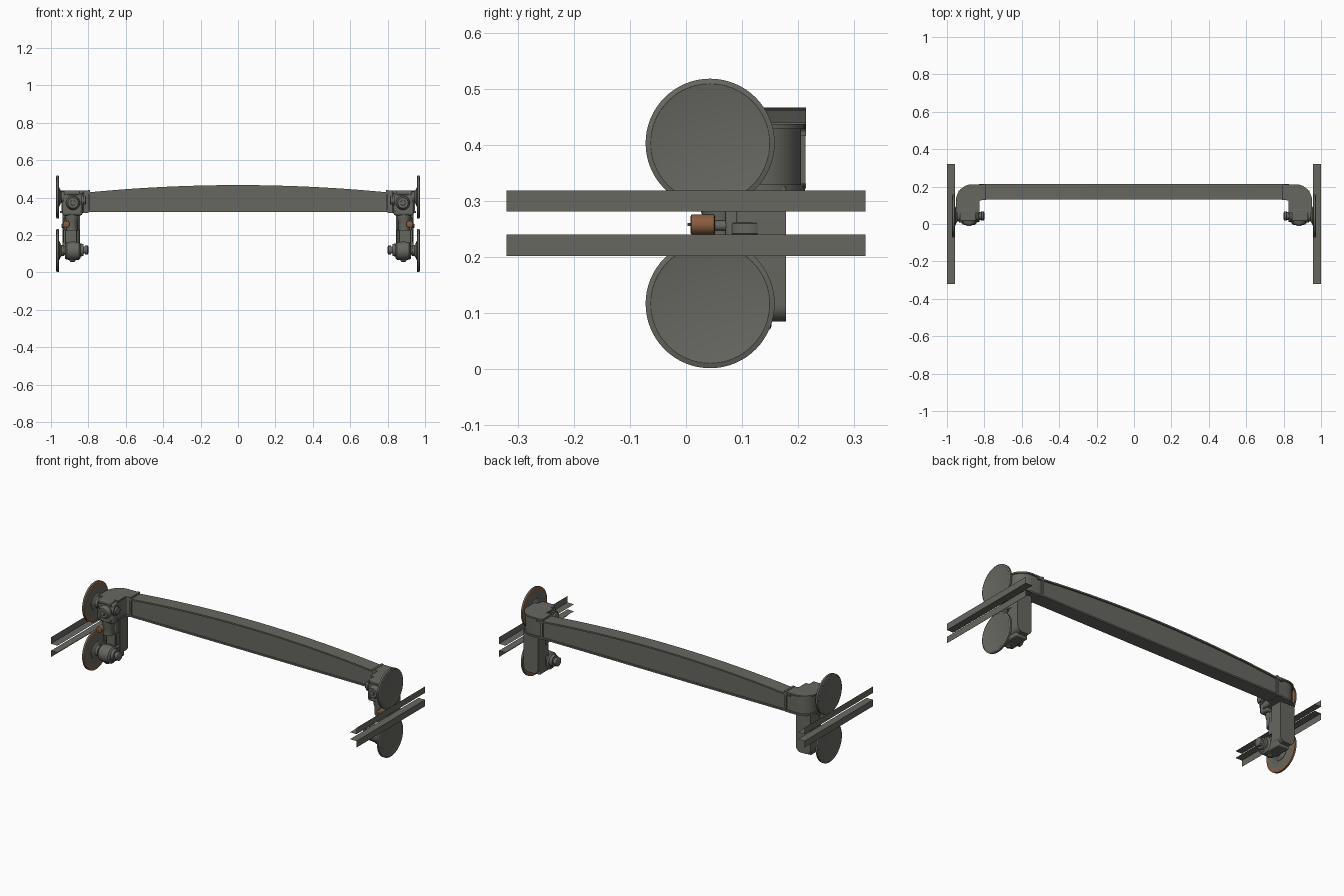
import bpy, bmesh, math
from mathutils import Vector

cube = bpy.data.objects.get("Cube")
if cube:
    bpy.data.objects.remove(cube, do_unlink=True)


def material(name, rgb):
    m = bpy.data.materials.new(name)
    m.use_nodes = True
    m.diffuse_color = (*rgb, 1)
    m.node_tree.nodes["Principled BSDF"].inputs["Base Color"].default_value = (*rgb, 1)
    return m


GREY = material("steel grey", (0.135, 0.135, 0.12))
BROWN = material("copper brown", (0.25, 0.11, 0.05))


def finish(name, bm, mats=(GREY,), mirror=True, bevel=0, smooth=True):
    bmesh.ops.recalc_face_normals(bm, faces=bm.faces)
    mesh = bpy.data.meshes.new(name)
    bm.to_mesh(mesh)
    bm.free()
    ob = bpy.data.objects.new(name, mesh)
    bpy.context.collection.objects.link(ob)
    for m in mats:
        mesh.materials.append(m)
    if bevel:
        b = ob.modifiers.new("bevel", "BEVEL")
        b.width, b.segments = bevel, 2
    if mirror:
        ob.modifiers.new("mirror", "MIRROR")
    if smooth:
        bpy.ops.object.select_all(action="DESELECT")
        ob.select_set(True)
        bpy.context.view_layer.objects.active = ob
        bpy.ops.object.shade_smooth_by_angle(angle=math.radians(35))
    return ob


def prism(name, pts, axis, lo, hi, **kw):
    """Extrude a 2D outline along the given axis."""
    bm = bmesh.new()
    def place(p, t):
        c = list(p)
        c.insert(axis, t)
        return bm.verts.new(c)
    a = [place(p, lo) for p in pts]
    b = [place(p, hi) for p in pts]
    bm.faces.new(a)
    bm.faces.new(b)
    for i in range(len(pts)):
        j = (i + 1) % len(pts)
        bm.faces.new((a[i], a[j], b[j], b[i]))
    return finish(name, bm, **kw)


def box(name, x, y, z, **kw):
    return prism(name, [(x[0], y[0]), (x[1], y[0]), (x[1], y[1]), (x[0], y[1])], 2, *z, **kw)


def lathe(name, centre, axis, stations, sides=32, accent=(), mats=(GREY, BROWN), **kw):
    """Turned part; stations are (position, radius), accent lists the brown bands."""
    bm = bmesh.new()
    rings = []
    for t, r in stations:
        ring = []
        for i in range(sides):
            a = 2 * math.pi * i / sides
            c = [centre[0] + r * math.cos(a), centre[1] + r * math.sin(a)]
            c.insert(axis, t)
            ring.append(bm.verts.new(c))
        rings.append(ring)
    bm.faces.new(rings[0])
    bm.faces.new(rings[-1])
    for k in range(len(rings) - 1):
        for i in range(sides):
            j = (i + 1) % sides
            f = bm.faces.new((rings[k][i], rings[k][j], rings[k + 1][j], rings[k + 1][i]))
            f.material_index = int(k in accent)
    return finish(name, bm, mats=mats, **kw)


def arc(cx, cy, r, a0, a1, n=8):
    return [(cx + r * math.cos(math.radians(a0 + (a1 - a0) * i / n)),
             cy + r * math.sin(math.radians(a0 + (a1 - a0) * i / n))) for i in range(n + 1)]


# Arched cross beam: web with bottom and top flanges
END, STEPS = 0.83, 32
def crown(x):
    return 0.425 + 0.042 * (1 - (abs(x) / END) ** 2)

xs = [-END + 2 * END * i / STEPS for i in range(STEPS + 1)]
top = [(x, crown(x)) for x in xs]
web = [(END, 0.325), (-END, 0.325)] + [(x, z - 0.004) for x, z in top]
prism("beam_web", web, 1, 0.137, 0.205, mirror=False)
flange = top + [(x, z - 0.009) for x, z in reversed(top)]
prism("beam_top_flange", flange, 1, 0.13, 0.214, mirror=False)
box("beam_bottom_flange", (-END, END), (0.13, 0.214), (0.322, 0.331), mirror=False)


# Rounded elbow that turns the beam forward at each end
def elbow(g):
    return ([(0.80, 0.137 - g), (0.825, 0.132 - g), (0.832 - g, 0.122), (0.832 - g, 0.065 - g),
             (0.945 + g, 0.065 - g)]
            + arc(0.865, 0.125, 0.08 + g, 0, 90) + [(0.80, 0.205 + g)])

prism("elbow_body", elbow(0), 2, 0.322, 0.432)
prism("elbow_top_cap", elbow(0.007), 2, 0.428, 0.437)
prism("elbow_base_lip", elbow(0.007), 2, 0.319, 0.329)
box("elbow_end_collar", (0.79, 0.803), (0.128, 0.213), (0.325, 0.44))

# Hanging column with rounded foot, back plate and side ribs
foot = [(0.845, 0.325)] + arc(0.875, 0.115, 0.03, 180, 270, 6) + arc(0.908, 0.115, 0.03, 270, 360, 6) + [(0.938, 0.325)]
prism("column", foot, 1, 0.105, 0.172)
prism("column_back_plate", foot, 1, 0.17, 0.178)
box("column_front_block", (0.852, 0.93), (0.07, 0.12), (0.225, 0.30), bevel=0.006)
box("column_rib", (0.862, 0.922), (0.085, 0.11), (0.10, 0.325), bevel=0.004)
for side, x in (("inner", 0.848), ("outer", 0.93)):
    box("column_gusset_" + side, (x, x + 0.006), (0.075, 0.12), (0.16, 0.23))

# Wheels with a copper band on the inner rim, plus stepped hubs
WY, WR = 0.043, 0.115
for name, z in (("lower", 0.117), ("upper", 0.403)):
    lathe(name + "_wheel", (WY, z), 0,
          [(0.944, 0.03), (0.95, 0.034), (0.957, 0.045), (0.957, 0.098), (0.956, 0.109),
           (0.959, WR), (0.970, WR), (0.973, 0.106), (0.972, 0.103)],
          sides=64, accent=(3, 4))
    lathe(name + "_hub", (WY, z), 0,
          [(0.90, 0.022), (0.93, 0.022), (0.93, 0.03), (0.946, 0.03), (0.955, 0.05), (0.96, 0.05)])

# Lower drive: gearbox and bottle-shaped motor along the wheel axle
lathe("lower_gearbox", (WY, 0.115), 0,
      [(0.842, 0.038), (0.85, 0.048), (0.89, 0.05), (0.915, 0.046), (0.925, 0.03)])
box("lower_gearbox_mount", (0.85, 0.925), (0.04, 0.152), (0.07, 0.15), bevel=0.006)
lathe("lower_motor", (WY, 0.12), 0,
      [(0.80, 0.018), (0.804, 0.025), (0.818, 0.025), (0.818, 0.02), (0.826, 0.02),
       (0.826, 0.032), (0.838, 0.034), (0.845, 0.034)], sides=24)
lathe("lower_drain_cap", (0.885, WY), 2, [(0.057, 0.01), (0.062, 0.016), (0.075, 0.018)], sides=16)

# Upper drive: housing, front cover and side caps
box("upper_gearbox", (0.832, 0.94), (0.022, 0.085), (0.305, 0.425), bevel=0.01)
box("upper_gearbox_lid", (0.845, 0.93), (0.015, 0.08), (0.415, 0.438), bevel=0.006)
lathe("upper_front_cover", (0.882, 0.372), 1,
      [(-0.012, 0.008), (-0.012, 0.013), (-0.004, 0.014), (-0.004, 0.028), (0.01, 0.036), (0.026, 0.038)])
lathe("upper_side_cap", (WY, 0.385), 0,
      [(0.812, 0.016), (0.815, 0.022), (0.826, 0.022), (0.826, 0.03), (0.838, 0.03)], sides=24)
lathe("upper_neck", (0.888, 0.06), 2, [(0.225, 0.03), (0.27, 0.03), (0.29, 0.036), (0.312, 0.036)], sides=24)
for x in (0.848, 0.917):
    for z in (0.325, 0.415):
        lathe("cover_bolt", (x, z), 1, [(0.014, 0.006), (0.03, 0.006)], sides=6)

# Middle adjuster: small copper motor, shaft and reducer between the rails
lathe("adjuster_motor", (0.918, 0.258), 1, [(0.008, 0.015), (0.01, 0.018), (0.05, 0.018), (0.052, 0.014)],
      sides=24, mats=(BROWN,))
lathe("adjuster_tip", (0.918, 0.258), 1, [(0.003, 0.003), (0.009, 0.003)], sides=8)
lathe("adjuster_shaft", (0.918, 0.256), 1, [(0.05, 0.009), (0.09, 0.009)], sides=16)
lathe("adjuster_reducer", (0.905, 0.11), 2,
      [(0.238, 0.034), (0.242, 0.038), (0.26, 0.038), (0.262, 0.032), (0.288, 0.032)])

# Folded sheet guide rails, back to back, one for each wheel
for name, shelf, lip in (("upper", 0.281, 0.319), ("lower", 0.24, 0.202)):
    bm = bmesh.new()
    rows = [[bm.verts.new((x, y, z)) for y in (-0.32, 0.32)]
            for x, z in ((0.957, shelf), (1.0, shelf), (1.0, lip))]
    for a, b in zip(rows, rows[1:]):
        bm.faces.new((a[0], a[1], b[1], b[0]))
    finish(name + "_guide_rail", bm, smooth=False)
